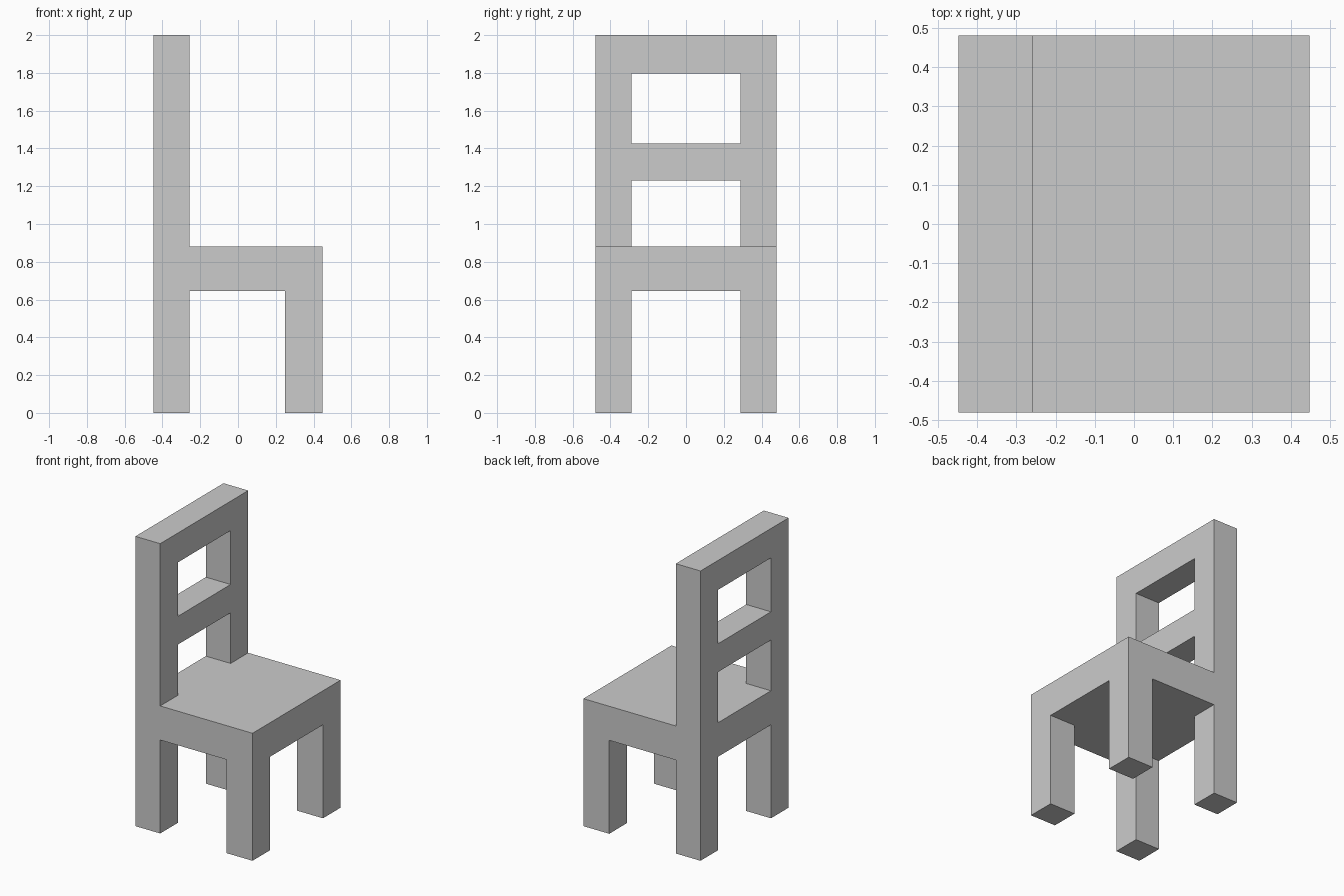
import bpy
import bmesh

if "Cube" in bpy.data.objects:
    bpy.data.objects.remove(bpy.data.objects["Cube"])

X_BACK, X_POST = -0.447, -0.258     # back frame depth
X_LEG, X_FRONT = 0.25, 0.447        # front leg depth
Y_IN, Y_OUT = 0.288, 0.48           # leg width
SEAT_LOW, SEAT_TOP = 0.645, 0.88


def box(name, x, y, z):
    """Box object spanning the given (min, max) ranges."""
    bm = bmesh.new()
    bmesh.ops.create_cube(bm, size=1)
    for v in bm.verts:
        v.co = [r[0] if c < 0 else r[1] for c, r in zip(v.co, (x, y, z))]
    mesh = bpy.data.meshes.new(name)
    bm.to_mesh(mesh)
    bm.free()
    obj = bpy.data.objects.new(name, mesh)
    bpy.context.collection.objects.link(obj)
    return obj


# Legs: the back pair runs up to form the backrest posts
for side, y in (("right", (-Y_OUT, -Y_IN)), ("left", (Y_IN, Y_OUT))):
    box(f"back_post_{side}", (X_BACK, X_POST), y, (0, 2))
    box(f"front_leg_{side}", (X_LEG, X_FRONT), y, (0, SEAT_LOW))

# Seat, with its rear strip filling the gap between the posts
box("seat", (X_POST, X_FRONT), (-Y_OUT, Y_OUT), (SEAT_LOW, SEAT_TOP))

# Cross rails between the posts
for name, z in (("seat_rear_strip", (SEAT_LOW, SEAT_TOP)),
                ("middle_back_rail", (1.23, 1.425)),
                ("top_back_rail", (1.797, 2.0))):
    box(name, (X_BACK, X_POST), (-Y_IN, Y_IN), z)
